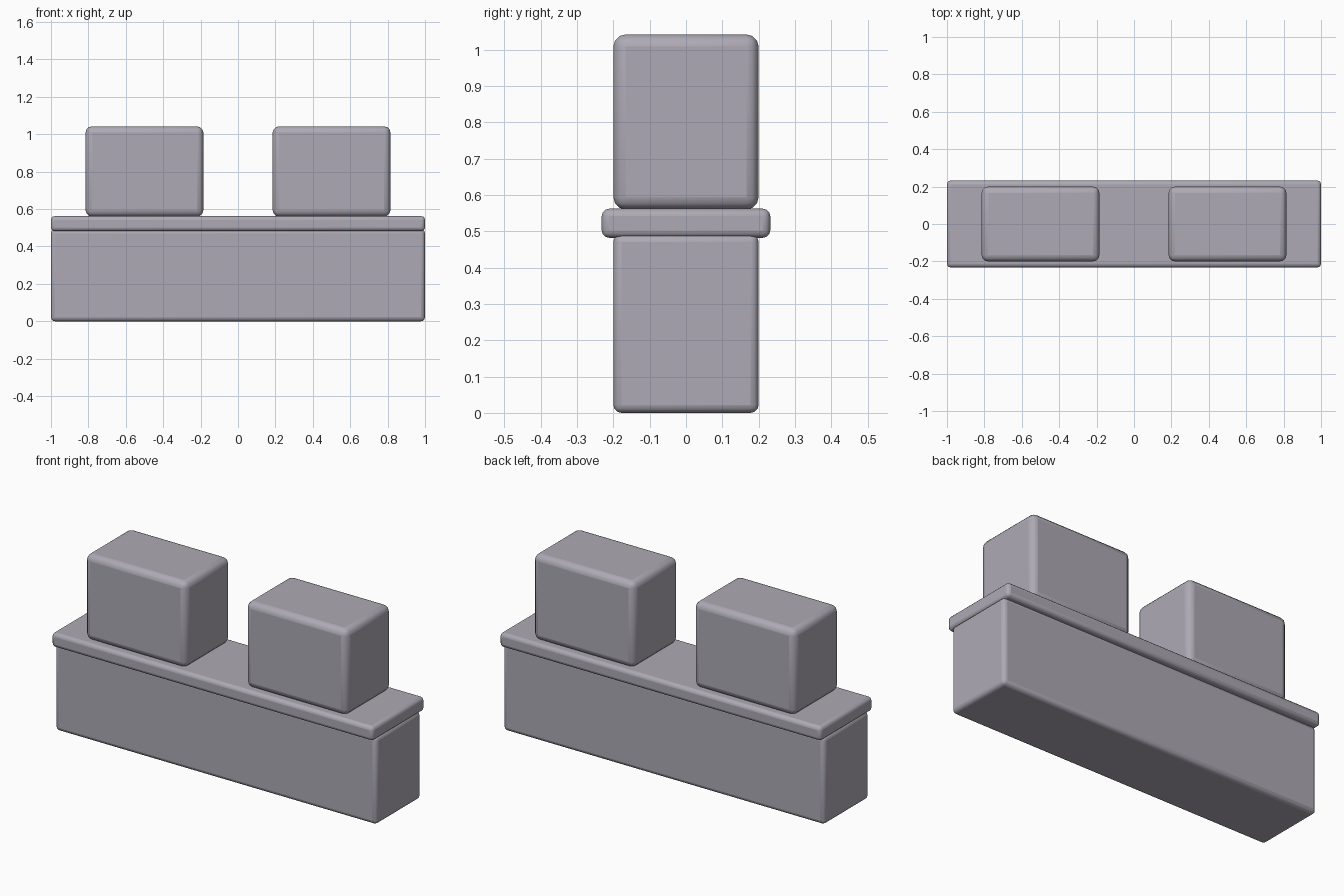
import bpy
import math

cube = bpy.data.objects.get("Cube")
if cube:
    bpy.data.objects.remove(cube, do_unlink=True)

# Single stone colour
COLOUR = (0.42, 0.40, 0.46, 1.0)
stone = bpy.data.materials.new("grey_stone")
stone.use_nodes = True
stone.diffuse_color = COLOUR
stone.node_tree.nodes["Principled BSDF"].inputs["Base Color"].default_value = COLOUR


def rounded_block(name, x, size, bottom, bevel):
    """Block resting at height bottom, with softly rounded edges."""
    bpy.ops.mesh.primitive_cube_add(size=1, location=(x, 0, bottom + size[2] / 2))
    block = bpy.context.object
    block.name = name
    block.scale = size
    bpy.ops.object.transform_apply(location=False, rotation=False, scale=True)
    block.data.materials.append(stone)
    mod = block.modifiers.new("rounded_edges", "BEVEL")
    mod.width = bevel
    mod.segments = 3
    bpy.ops.object.shade_smooth_by_angle(angle=math.radians(40))
    return block


# Low wall and its overhanging coping slab
rounded_block("wall", 0, (2.0, 0.40, 0.492), 0, 0.022)
rounded_block("coping_slab", 0, (2.0, 0.464, 0.08), 0.482, 0.02)

# Pair of battlement blocks
for side, name in ((1, "left_merlon"), (-1, "right_merlon")):
    rounded_block(name, side * 0.5, (0.63, 0.40, 0.482), 0.56, 0.034)
